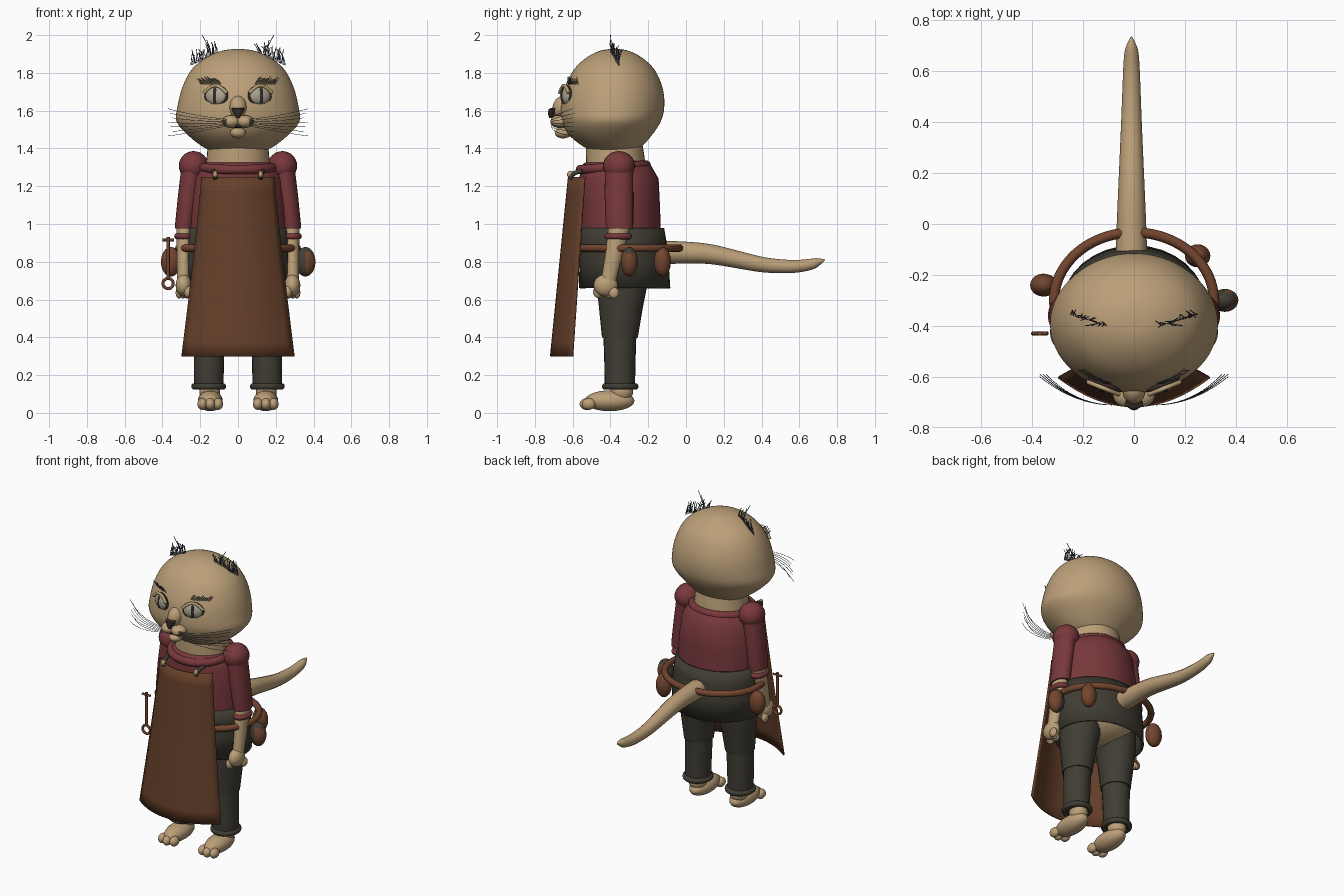
import bpy, bmesh, math, random
from mathutils import Matrix, Vector

random.seed(4)
cube = bpy.data.objects.get("Cube")
if cube:
    bpy.data.objects.remove(cube)


def material(name, *rgb):
    m = bpy.data.materials.new(name)
    m.use_nodes = True
    m.diffuse_color = (*rgb, 1)
    m.node_tree.nodes["Principled BSDF"].inputs["Base Color"].default_value = (*rgb, 1)
    return m


FUR = material("tan fur", .50, .35, .19)
RED = material("maroon cloth", .19, .04, .045)
LEATHER = material("apron leather", .13, .05, .022)
BELT = material("belt leather", .17, .06, .028)
DARK = material("dark cloth", .052, .047, .034)
EYE = material("pale eye", .42, .39, .30)
BLACK = material("dark brown", .035, .025, .02)
HAIR = material("grey hair", .06, .07, .085)


def finish(name, bm, mat, angle=40):
    bmesh.ops.recalc_face_normals(bm, faces=bm.faces)
    me = bpy.data.meshes.new(name)
    bm.to_mesh(me)
    bm.free()
    ob = bpy.data.objects.new(name, me)
    bpy.context.collection.objects.link(ob)
    me.materials.append(mat)
    bpy.ops.object.select_all(action="DESELECT")
    ob.select_set(True)
    bpy.context.view_layer.objects.active = ob
    bpy.ops.object.shade_smooth_by_angle(angle=math.radians(angle))
    return ob


def loft(name, rings, mat, seg=32, caps=True, subdivide=0):
    """Stacked ellipses: z, centre x, centre y, half width, half depth."""
    bm = bmesh.new()
    loops = []
    for z, cx, cy, rx, ry in rings:
        loops.append([bm.verts.new((cx + rx * math.cos(a), cy + ry * math.sin(a), z))
                      for a in (math.tau * i / seg for i in range(seg))])
    for lo, hi in zip(loops, loops[1:]):
        for i in range(seg):
            j = (i + 1) % seg
            bm.faces.new((lo[i], lo[j], hi[j], hi[i]))
    if caps:
        bm.faces.new(loops[0])
        bm.faces.new(loops[-1])
    ob = finish(name, bm, mat, 80 if subdivide else 40)
    if subdivide:
        ob.modifiers.new("Smooth", "SUBSURF").levels = subdivide
        ob.modifiers["Smooth"].render_levels = subdivide
    return ob


def ball(name, loc, size, mat, yaw=0, pitch=0):
    bm = bmesh.new()
    bmesh.ops.create_uvsphere(bm, u_segments=24, v_segments=16, radius=1)
    m = (Matrix.Translation(loc) @ Matrix.Rotation(yaw, 4, "Z")
         @ Matrix.Rotation(pitch, 4, "X") @ Matrix.Diagonal((*size, 1)))
    bm.transform(m)
    return finish(name, bm, mat, 80)


def strands(name, paths, radius, mat, cyclic=False, sides=4):
    """One curve object; each path point is x, y, z and an optional thickness."""
    cu = bpy.data.curves.new(name, "CURVE")
    cu.dimensions = "3D"
    cu.bevel_depth = radius
    cu.bevel_resolution = sides
    cu.use_fill_caps = True
    cu.resolution_u = 6
    for path in paths:
        sp = cu.splines.new("NURBS")
        sp.points.add(len(path) - 1)
        for p, co in zip(sp.points, path):
            p.co = (*co[:3], 1)
            p.radius = co[3] if len(co) > 3 else 1
        sp.order_u = 3
        sp.use_endpoint_u = not cyclic
        sp.use_cyclic_u = cyclic
    cu.materials.append(mat)
    ob = bpy.data.objects.new(name, cu)
    bpy.context.collection.objects.link(ob)
    return ob


def hoop(name, centre, rx, ry, radius, mat, tilt=0):
    x, y, z = centre
    path = [(x + rx * math.cos(a), y + ry * math.sin(a), z + tilt * math.sin(a))
            for a in (math.tau * i / 32 for i in range(32))]
    return strands(name, [path], radius, mat, cyclic=True)


# Head and face
loft("head", [(1.372, 0, -.38, .11, .10), (1.40, 0, -.385, .18, .145), (1.45, 0, -.40, .245, .205),
              (1.50, 0, -.40, .30, .245), (1.55, 0, -.395, .338, .268), (1.60, 0, -.39, .326, .278),
              (1.70, 0, -.385, .309, .274), (1.80, 0, -.38, .265, .230), (1.85, 0, -.38, .220, .190),
              (1.90, 0, -.38, .145, .125), (1.928, 0, -.38, .055, .05)], FUR, subdivide=2)
ball("nose_bridge", (0, -.655, 1.62), (.045, .05, .06), FUR, pitch=-.4)
ball("chin", (0, -.65, 1.483), (.042, .045, .03), FUR)
ball("mouth", (0, -.665, 1.522), (.04, .036, .014), BLACK)
loft("nose", [(1.56, 0, -.712, .006, .012), (1.585, 0, -.712, .022, .02),
              (1.608, 0, -.705, .036, .022), (1.614, 0, -.70, .03, .014)], BLACK, 16)
for s, side in ((-1, "right"), (1, "left")):
    ball(side + "_muzzle", (s * .036, -.668, 1.542), (.047, .05, .034), FUR)
    yaw = s * .38
    out = Vector((math.sin(yaw), -math.cos(yaw), 0))
    eye = Vector((s * .115, -.632, 1.68))
    ball(side + "_eye_rim", eye, (.068, .018, .056), BLACK, yaw)
    ball(side + "_eye", eye + out * .004, (.058, .024, .048), EYE, yaw)
    ball(side + "_pupil", eye + out * .021, (.013, .009, .041), BLACK, yaw)
    strands(side + "_eyelid", [[eye + Vector((math.cos(yaw) * t, math.sin(yaw) * t, .056 - 10 * t * t))
                                + out * .014 for t in (-.065, -.035, 0, .035, .065)]], .009, FUR)
    # Whiskers, brows and ear tufts
    strands(side + "_whiskers", [[(s * .06, -.71, 1.555 - i * .006), (s * .22, -.72, 1.57 - i * .014),
                                  (s * (.37 - .012 * (i % 3)), -.60 + .01 * (i % 2), 1.61 - i * .024)]
                                 for i in range(7)], .0013, HAIR, sides=1)
    brows, tuft = [], []
    for i in range(14):
        x = .09 + i * .008
        y = -.385 - .25 * math.sqrt(1 - (x / .29) ** 2)
        brows.append([(s * x, y, 1.74), (s * (x + .01), y - .006, 1.757),
                      (s * (x + .025), y - .004, 1.768 + random.uniform(0, .015))])
    for i in range(24):
        t = i / 23
        x, y = .11 + .14 * t, -.40 + .045 * t
        z = 1.915 - .055 * t
        h = random.uniform(.03, .06)
        tuft.append([(s * x, y, z - .02), (s * (x - .005), y + .005, z + h * .5),
                     (s * (x + random.uniform(-.03, .02)), y + random.uniform(-.01, .02), z + h)])
    tuft += [[(s * .14, -.39, 1.89), (s * .16, -.395, 1.95), (s * x, -.40, z)]
             for x, z in ((.19, 2.0), (.165, 1.975))]
    strands(side + "_brow", brows, .0015, HAIR, sides=1)
    strands(side + "_ear_tuft", tuft, .002, HAIR, sides=1)

# Neck, shirt and skirt of the tunic
loft("neck", [(1.27, 0, -.37, .175, .16), (1.36, 0, -.375, .165, .155), (1.42, 0, -.38, .16, .15)], FUR)
loft("shirt", [(.96, 0, -.345, .262, .212), (1.1, 0, -.348, .256, .21), (1.24, 0, -.355, .235, .21),
               (1.31, 0, -.37, .195, .185), (1.325, 0, -.37, .17, .165)], RED)
hoop("collar", (0, -.385, 1.30), .185, .175, .025, RED, tilt=.012)
skirt = loft("tunic_skirt", [(.66, 0, -.325, .285, .242), (.80, 0, -.328, .287, .236),
                             (.90, 0, -.332, .28, .23), (.98, 0, -.338, .268, .222)], DARK, caps=False)
skirt.modifiers.new("Thickness", "SOLIDIFY").thickness = .012
ball("hips", (0, -.33, .78), (.225, .19, .14), FUR)

# Apron: a tapered sheet wrapped round the front
bm = bmesh.new()
rows = []
for i in range(13):
    f = i / 12
    half = .195 + .105 * f ** 1.15
    rows.append([bm.verts.new((half * t, -.625 - .095 * f + (.085 + .03 * f) * t * t, 1.25 - .95 * f))
                 for t in (j / 8 - 1 for j in range(17))])
for a, b in zip(rows, rows[1:]):
    for j in range(16):
        bm.faces.new((a[j], a[j + 1], b[j + 1], b[j]))
apron = finish("apron", bm, LEATHER)
apron.modifiers.new("Thickness", "SOLIDIFY").thickness = .01

# Arms, legs and feet
for s, side in ((-1, "right"), (1, "left")):
    strands(side + "_apron_strap", [[(s * .12, -.615, 1.24), (s * .125, -.60, 1.275),
                                     (s * .13, -.55, 1.28)]], .012, DARK)
    ball(side + "_apron_toggle", (s * .12, -.61, 1.262), (.012, .02, .02), FUR)
    ball(side + "_shoulder", (s * .235, -.355, 1.308), (.078, .085, .078), RED)
    loft(side + "_sleeve", [(.975, s * .283, -.352, .05, .07), (1.0, s * .281, -.352, .052, .073),
                            (1.15, s * .262, -.355, .056, .076), (1.30, s * .24, -.355, .06, .074)], RED, 24)
    loft(side + "_forearm", [(.70, s * .29, -.41, .032, .04), (.82, s * .288, -.385, .036, .045),
                             (.99, s * .283, -.352, .042, .058)], FUR, 24)
    hoop(side + "_wrist_band", (s * .287, -.36, .935), .035, .057, .016, RED)
    ball(side + "_hand", (s * .288, -.425, .675), (.042, .064, .058), FUR)
    ball(side + "_thumb", (s * .265, -.462, .64), (.022, .03, .032), FUR)
    for k in range(3):
        ball(side + "_finger", (s * (.268 + .022 * k), -.41 + .014 * k, .635), (.018, .028, .03), FUR)

    loft(side + "_thigh", [(.40, s * .15, -.35, .088, .095), (.55, s * .147, -.345, .104, .115),
                           (.66, s * .14, -.34, .118, .132), (.76, s * .13, -.335, .12, .135)], DARK, 24)
    loft(side + "_shin", [(.13, s * .155, -.35, .078, .08), (.28, s * .154, -.35, .08, .083),
                          (.43, s * .15, -.35, .084, .088)], DARK, 24)
    hoop(side + "_trouser_cuff", (s * .155, -.348, .14), .076, .08, .017, DARK)
    ball(side + "_ankle", (s * .15, -.34, .115), (.055, .06, .06), FUR)
    ball(side + "_foot", (s * .147, -.405, .064), (.066, .132, .055), FUR)
    for k in (-1, 0, 1):
        ball(side + "_toe", (s * .147 + k * .042, -.515 - .012 * (k == 0), .047), (.026, .036, .031), FUR)

# Tail
strands("tail", [[(-.01, -.16, .85, 1.05), (-.01, -.05, .85, 1.0), (-.01, .12, .845, .88), (-.01, .28, .81, .76),
                  (-.01, .42, .78, .66), (-.01, .57, .773, .57), (-.01, .66, .785, .5),
                  (-.01, .70, .80, .38), (-.01, .735, .81, .05)]], .06, FUR)

# Belt, pouches and hanging tool
hoop("belt", (0, -.30, .872), .315, .268, .02, BELT)
ball("right_pouch", (-.355, -.24, .80), (.053, .045, .078), BELT)
ball("back_pouch", (.25, -.125, .80), (.05, .045, .078), BELT)
side_pouch = ball("side_pouch", (.357, -.30, .80), (.053, .045, .078), BELT)
side_pouch.data.materials.append(DARK)
for p in side_pouch.data.polygons:
    p.material_index = int(p.normal.z > .45 or p.normal.x < .1)
strands("tool_rod", [[(-.37, -.43, .71), (-.37, -.43, .82), (-.37, -.43, .93)]], .009, BELT)
strands("tool_bar", [[(-.40, -.43, .915), (-.37, -.43, .915), (-.34, -.43, .915)]], .007, BELT)
strands("tool_ring", [[(-.37 + .028 * math.cos(a), -.43, .685 + .028 * math.sin(a))
                       for a in (math.tau * i / 12 for i in range(12))]], .008, BELT, cyclic=True)
